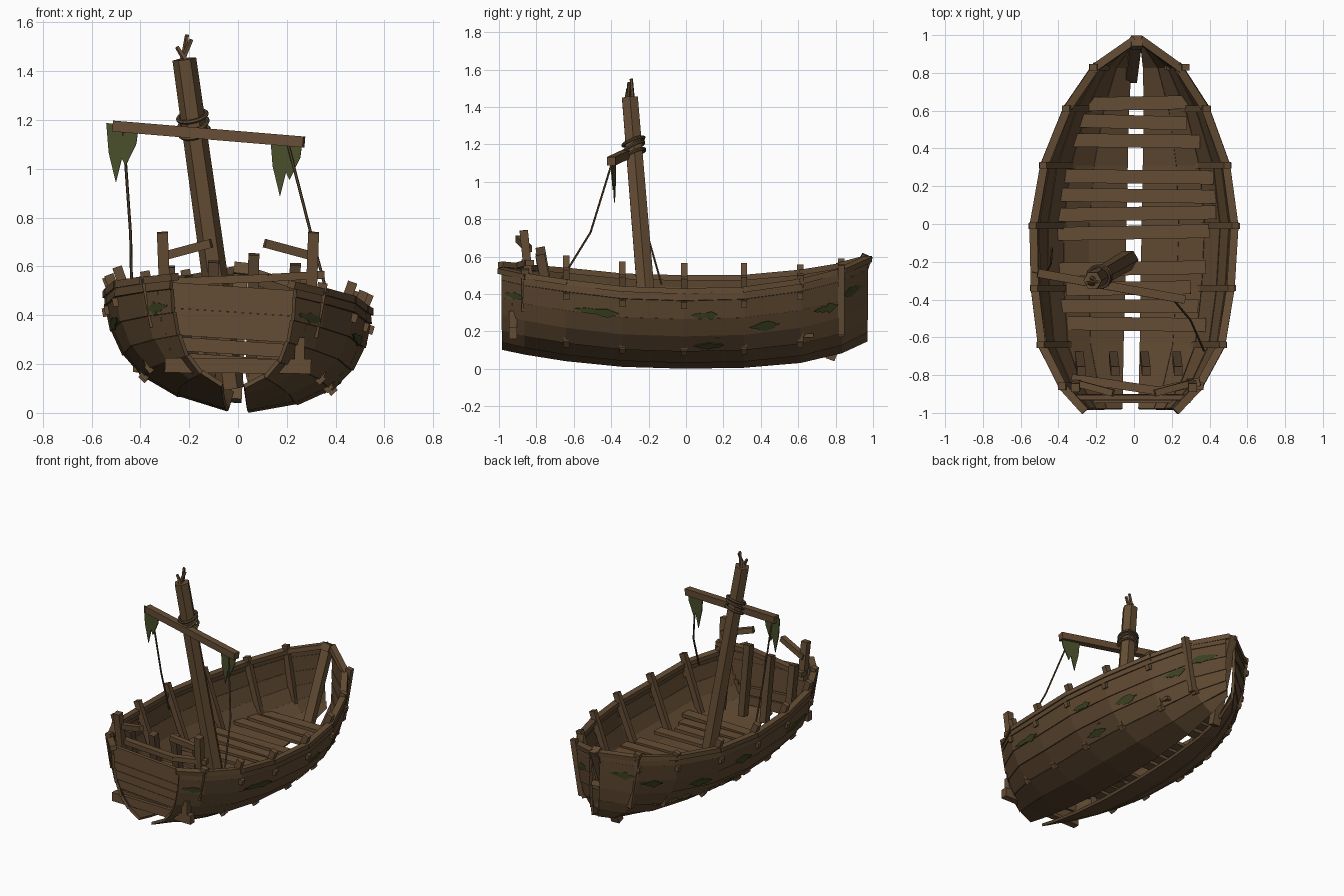
import bpy, bmesh, math, random
from mathutils import Vector, Matrix

random.seed(4)
if "Cube" in bpy.data.objects:
    bpy.data.objects.remove(bpy.data.objects["Cube"])


def material(name, rgb):
    m = bpy.data.materials.new(name)
    m.use_nodes = True
    m.diffuse_color = (*rgb, 1)
    m.node_tree.nodes["Principled BSDF"].inputs["Base Color"].default_value = (*rgb, 1)
    return m


WOOD = material("weathered_wood", (0.130, 0.075, 0.035))
HULL = material("hull_wood", (0.110, 0.064, 0.030))
DARK = material("dark_wood", (0.098, 0.058, 0.029))
ROPE = material("old_rope", (0.105, 0.066, 0.034))
CLOTH = material("green_cloth", (0.065, 0.078, 0.023))
MOSS = material("moss", (0.042, 0.052, 0.015))


def add_mesh(name, bm, mat):
    me = bpy.data.meshes.new(name)
    bmesh.ops.recalc_face_normals(bm, faces=bm.faces)
    bm.to_mesh(me)
    bm.free()
    me.materials.append(mat)
    ob = bpy.data.objects.new(name, me)
    bpy.context.collection.objects.link(ob)
    return ob


def thicken(ob, t):
    mod = ob.modifiers.new("thickness", 'SOLIDIFY')
    mod.thickness, mod.offset = t, 0


def frame(a, b):
    """Matrix at the midpoint of a-b with local z along it."""
    a, b = Vector(a), Vector(b)
    z = (b - a).normalized()
    ref = Vector((1, 0, 0)) if abs(z.y) > 0.75 else Vector((0, 1, 0))
    x = (ref - z * ref.dot(z)).normalized()
    rot = Matrix((x, z.cross(x), z)).transposed().to_4x4()
    return Matrix.Translation((a + b) / 2) @ rot, (b - a).length


def beam(name, a, b, w, d, mat=WOOD):
    m, length = frame(a, b)
    bm = bmesh.new()
    bmesh.ops.create_cube(bm, size=1, matrix=m @ Matrix.Diagonal((w, d, length, 1)))
    return add_mesh(name, bm, mat)


def pole(name, a, b, r1, r2, sides, mat=WOOD):
    m, length = frame(a, b)
    bm = bmesh.new()
    bmesh.ops.create_cone(bm, cap_ends=True, segments=sides, radius1=r1, radius2=r2,
                          depth=length, matrix=m)
    return add_mesh(name, bm, mat)


# Hull stations: y, half width, keel height, sheer height, half gap along the keel
STATIONS = [(-.98, .25, .10, .53, .045), (-.86, .365, .075, .51, .045),
            (-.64, .48, .04, .485, .045), (-.34, .52, .01, .45, .043),
            (-.01, .535, 0, .44, .042), (.31, .485, .005, .445, .042),
            (.61, .37, .03, .48, .042), (.83, .23, .08, .525, .035),
            (.965, .03, .14, .575, .018)]
SECTION = [(0, 0), (.40, .11), (.68, .26), (.85, .45), (.95, .66), (1, .88), (1, 1)]
# Slight yaw and list to port
LIST = Matrix(((1, .02, 0, 0), (0, 1, 0, 0), (-.066, 0, 1, .012), (0, 0, 0, 1)))


def hull_point(side, y, v, out=0.0):
    """Point on the listing hull: v runs 0 (keel) to 6 (sheer), out is along the normal."""
    i = 0
    while i < len(STATIONS) - 2 and y > STATIONS[i + 1][0]:
        i += 1
    p, q = STATIONS[i], STATIONS[i + 1]
    f = (y - p[0]) / (q[0] - p[0])
    w, keel, sheer, gap = [p[n] + (q[n] - p[n]) * f for n in range(1, 5)]
    k = min(int(v), 5)
    (u0, h0), (u1, h1) = SECTION[k], SECTION[k + 1]
    du, dh = (u1 - u0) * (w - gap), (h1 - h0) * (sheer - keel)
    x = gap + u0 * (w - gap) + du * (v - k)
    z = keel + h0 * (sheer - keel) + dh * (v - k)
    n = math.hypot(du, dh)
    return LIST @ Vector((side * (x + out * dh / n), y, z - out * du / n))


def strip(name, lower, upper, mat, t):
    bm = bmesh.new()
    lo = [bm.verts.new(p) for p in lower]
    up = [bm.verts.new(p) for p in upper]
    for i in range(len(lo) - 1):
        bm.faces.new((lo[i], lo[i + 1], up[i + 1], up[i]))
    thicken(add_mesh(name, bm, mat), t)


UP = Vector((0, 0, 1))
YS = [s[0] for s in STATIONS]
for side, label in ((1, "left"), (-1, "right")):
    # Lapped strakes
    for k in range(6):
        strip(f"{label}_strake_{k + 1}",
              [hull_point(side, y, k, .005 if k else 0) for y in YS],
              [hull_point(side, y, k + 1) for y in YS], HULL, .018)
    # Gunwale
    for i, (y0, y1) in enumerate(zip(YS, YS[1:])):
        beam(f"{label}_gunwale_{i + 1}", hull_point(side, y0 - .012, 5.95),
             hull_point(side, y1 + .012, 5.95), .042, .03)
    # Ribs with pegs through the planking
    for i, y in enumerate(YS[2:-1]):
        out = .02 if y > .8 and side > 0 else -.005
        top = hull_point(side, y, 6, out)
        beam(f"{label}_rib_{i + 1}", hull_point(side, y, 2, out + .008),
             top + Vector((side * .008, 0, .07 if y < .5 else .035)), .034, .04)
        for v in (2, 4.8):
            beam(f"{label}_peg_{i + 1}", hull_point(side, y, v, -.02),
                 hull_point(side, y, v, .026), .032, .036)
    # Stern quarter rib
    beam(f"{label}_quarter_rib", hull_point(side, -.86, 3.5, -.01),
         hull_point(side, -.86, 6) + UP * .035, .04, .04)
    # Moss patches lying on the planking
    for y, v, length in ((-.48, 4.15, .25), (.1, 4.2, .14), (.42, 3.4, .16), (.75, 3.75, .13),
                         (.89, 4.2, .1), (-.92, 4.3, .1), (.12, 2.4, .16)):
        n = 8
        low, high = [], []
        for j in range(n + 1):
            yy = y + length * (j / n - .5)
            fat = math.sin(math.pi * j / n) * random.uniform(.12, .34)
            low.append(hull_point(side, yy, v - fat, .017))
            high.append(hull_point(side, yy, v + fat * .8 + .02, .017))
        strip(f"{label}_moss", low, high, MOSS, .005)

# Stem post at the bow
beam("stem_post", (-.015, .77, .05), (.01, .965, .58), .05, .06)
beam("stem_cap", (.01, .95, .56), (.015, .97, .605), .06, .06)

# Deck planks
for i, (y, x0, x1) in enumerate(((.64, -.24, .30), (.54, -.30, .28), (.44, -.33, .35),
                                 (.25, -.38, .42), (.15, -.41, .435), (.055, -.42, .435),
                                 (-.045, -.43, .40), (-.235, -.40, .38), (-.34, -.36, .30),
                                 (-.435, -.39, .34), (-.53, -.35, .38))):
    dy, dz = random.uniform(-.008, .008), random.uniform(-.006, .006)
    beam(f"deck_plank_{i + 1}", (x0, y - dy, .178 - dz), (x1, y + dy, .178 + dz), .072, .022)

# Transom planking and its lower beam
for i, v in enumerate((1.9, 2.7, 3.4, 4.0, 4.6, 5.2)):
    y = -.92 + random.uniform(-.008, .008)
    beam(f"transom_plank_{i + 1}", hull_point(-1, y, v), hull_point(1, y, v), .024, .056)
beam("transom_beam", (-.30, -.925, .195), (.30, -.925, .19), .045, .06)
beam("transom_block", (.25, -.925, .18), (.255, -.925, .31), .045, .04)
beam("stern_crossbeam_right", (-.33, -.815, .535), (.14, -.885, .553), .045, .032)
beam("stern_crossbeam_left", (.12, -.885, .553), (.35, -.835, .566), .045, .032)

# Leaning stern posts
for i, (x, top) in enumerate(((-.28, .60), (-.10, .62), (.065, .65), (.235, .61))):
    beam(f"stern_post_{i + 1}", (x - .01, -.70, .19), (x, -.78, top), .05, .045, DARK)

# Broken stern railing
for s, label in ((1, "left"), (-1, "right")):
    beam(f"{label}_rail_post", (s * .30, -.84, .48), (s * .31, -.868, .74), .045, .045)
    beam(f"{label}_broken_rail", (s * .315, -.84, .64), (s * .11, -.895, .695), .035, .036)

# Mast with splintered top
FOOT, HEAD = Vector((-.03, -.19, .10)), Vector((-.22, -.30, 1.45))
pole("mast", FOOT, HEAD, .055, .049, 6)
for i, (dx, dy, h) in enumerate(((.012, .015, .10), (-.03, -.02, .05), (.03, -.01, .08))):
    base = HEAD + Vector((-dx * .5, dy, -.02))
    pole(f"mast_splinter_{i + 1}", base, HEAD + Vector((dx, dy * .5, h)), .013, .009, 5)

# Yard lashed to the mast
YARD_A, YARD_B = Vector((-.51, -.26, 1.175)), Vector((.27, -.40, 1.11))
beam("yard", YARD_A, YARD_B, .045, .045)
axis = (HEAD - FOOT).normalized()
for i, (z, tilt) in enumerate(((1.15, .35), (1.185, .45), (1.215, .3))):
    c = FOOT + (HEAD - FOOT) * ((z - FOOT.z) / (HEAD.z - FOOT.z))
    bpy.ops.mesh.primitive_torus_add(major_segments=16, minor_segments=6, major_radius=.060,
                                     minor_radius=.009, location=c)
    ring = bpy.context.object
    ring.name = f"mast_lashing_{i + 1}"
    ring.rotation_euler = (axis + Vector((-tilt * .3, -tilt, 0))).to_track_quat('Z', 'Y').to_euler()
    ring.data.materials.append(ROPE)

# Torn cloth hanging from the yard ends
RAGGED = ((0, .01), (.01, -.11), (.04, -.23), (.065, -.13), (.08, -.16), (.125, -.065), (.135, .01))
along = (YARD_B - YARD_A).normalized()
for start, label in ((-.03, "right"), (.655, "left")):
    bm = bmesh.new()
    bm.faces.new([bm.verts.new(YARD_A + along * (start + a) + UP * d) for a, d in RAGGED])
    thicken(add_mesh(f"{label}_torn_cloth", bm, CLOTH), .006)

# Loose ropes
for label, pts in (("right", ((-.47, -.27, 1.16), (-.44, -.21, .73), (-.435, -.13, .45))),
                   ("left", ((.20, -.39, 1.12), (.30, -.51, .73), (.37, -.67, .47)))):
    for i in range(2):
        pole(f"{label}_rope_{i + 1}", pts[i], pts[i + 1], .006, .006, 6, ROPE)
